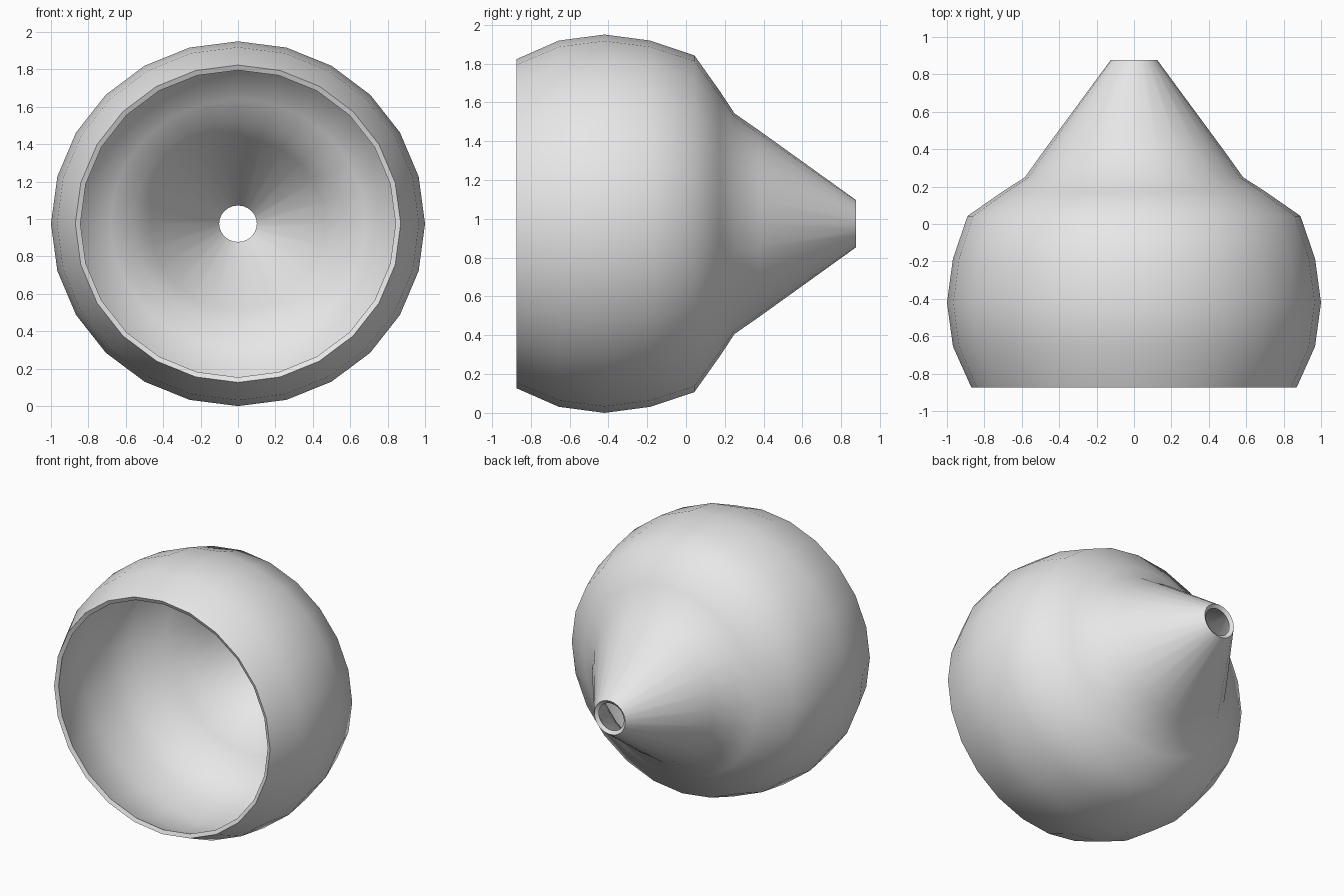
import bpy
import math
import bmesh
from mathutils import Vector, Matrix

default = bpy.data.objects.get("Cube")
if default:
    bpy.data.objects.remove(default, do_unlink=True)

SIDES = 24
WALL = 0.03
SQUASH = 0.975   # slightly flattened in height

# Outer profile as (radius, y), from the open front mouth to the nozzle tip
PROFILE = [(0.87, -0.873), (0.968, -0.655), (1.0, -0.42), (0.968, -0.185),
           (0.89, 0.043), (0.7, 0.175), (0.583, 0.25), (0.494, 0.375), (0.125, 0.876)]

# Shell material
grey = bpy.data.materials.new("light_grey")
grey.use_nodes = True
colour = (0.8, 0.8, 0.8, 1.0)
grey.diffuse_color = colour
grey.node_tree.nodes["Principled BSDF"].inputs["Base Color"].default_value = colour

# Revolve the profile around the front-to-back axis
bm = bmesh.new()
points = [bm.verts.new((r, y, 0)) for r, y in PROFILE]
edges = [bm.edges.new(pair) for pair in zip(points, points[1:])]
bmesh.ops.spin(bm, geom=points + edges, cent=(0, 0, 0), axis=(0, 1, 0),
               angle=math.tau, steps=SIDES)
bmesh.ops.remove_doubles(bm, verts=bm.verts[:], dist=0.0005)
bmesh.ops.transform(bm, verts=bm.verts[:],
                    matrix=Matrix.Translation((0, 0, SQUASH))
                    @ Matrix.Diagonal((1, 1, SQUASH, 1)))

# Make the normals point outward
bm.normal_update()
bm.faces.ensure_lookup_table()
face = bm.faces[0]
if face.normal.dot(face.calc_center_median() - Vector((0, -0.4, SQUASH))) < 0:
    bmesh.ops.reverse_faces(bm, faces=bm.faces[:])

mesh = bpy.data.meshes.new("funnel_shell")
bm.to_mesh(mesh)
bm.free()
mesh.materials.append(grey)
shell = bpy.data.objects.new("funnel_shell", mesh)
bpy.context.collection.objects.link(shell)

# Wall thickness, added inward, with rims at both openings
bpy.ops.object.select_all(action="DESELECT")
shell.select_set(True)
bpy.context.view_layer.objects.active = shell
solid = shell.modifiers.new("wall", "SOLIDIFY")
solid.thickness = WALL
solid.offset = -1
bpy.ops.object.modifier_apply(modifier=solid.name)

# Smooth walls with crisp rims
bpy.ops.object.shade_smooth_by_angle(angle=math.radians(60))
